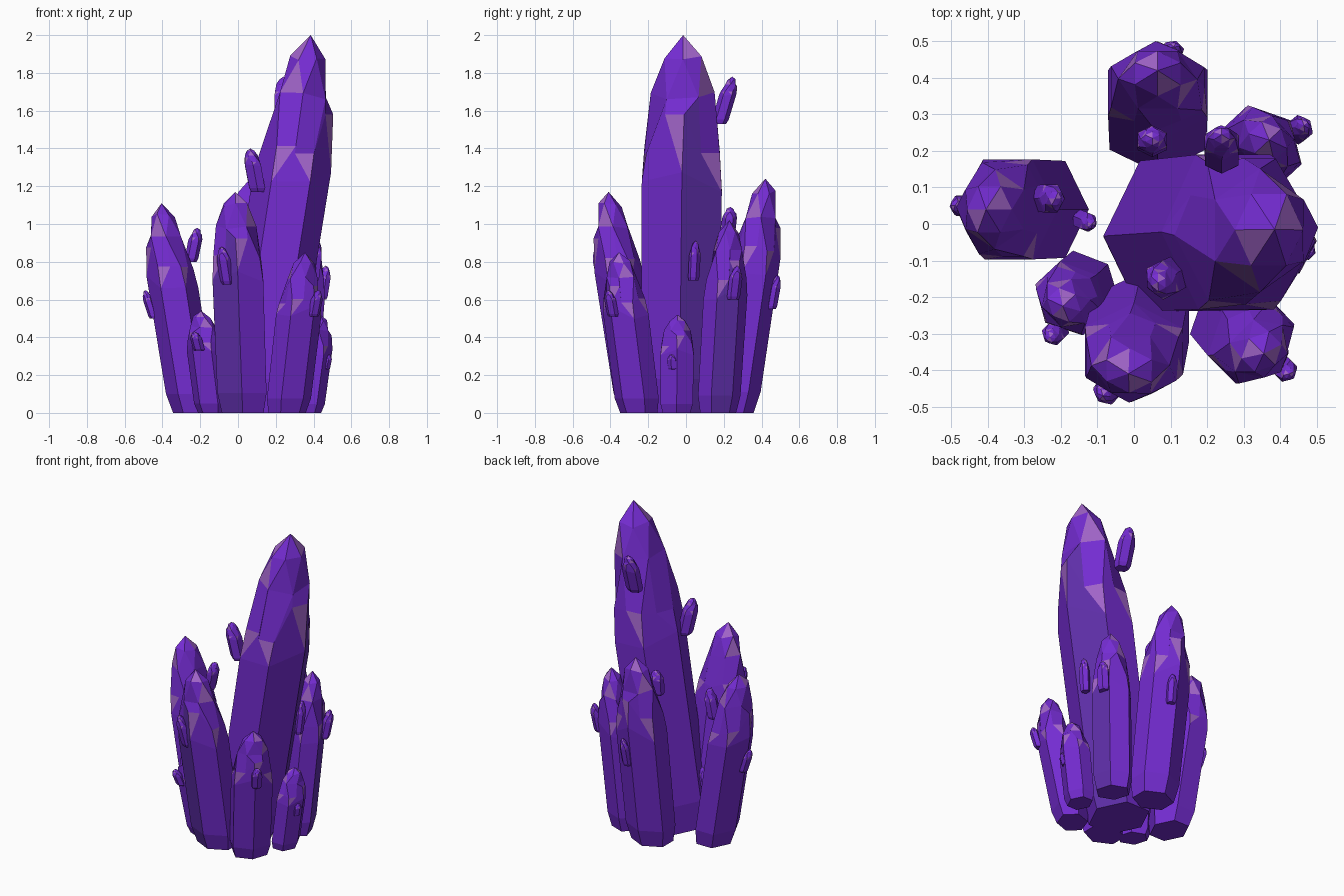
import bpy, bmesh, math, random
from mathutils import Vector

random.seed(4)
cube = bpy.data.objects.get("Cube")
if cube:
    bpy.data.objects.remove(cube)


def material(name, color):
    m = bpy.data.materials.new(name)
    m.use_nodes = True
    m.diffuse_color = (*color, 1)
    m.node_tree.nodes["Principled BSDF"].inputs["Base Color"].default_value = (*color, 1)
    return m


PURPLE, PALE, INDIGO = range(3)
MATS = [material("purple", (0.175, 0.025, 0.64)),
        material("pale_violet", (0.36, 0.13, 0.59)),
        material("indigo", (0.115, 0.028, 0.4))]


def crystal(name, base, tip, radius, heading, dull=()):
    """Six-sided leaning crystal with chamfered shoulders and a faceted point."""
    base, tip = Vector(base), Vector(tip)
    lean = tip - base
    c, n = math.cos(math.radians(heading)), math.sin(math.radians(heading))
    bm = bmesh.new()

    def point(t, u, v):
        # the axis straightens a little towards the tip
        s = t * (1.15 - 0.15 * t)
        x, y = u * radius * 0.84, v * radius
        return bm.verts.new((base.x + lean.x * s + x * c - y * n,
                             base.y + lean.y * s + x * n + y * c,
                             base.z + lean.z * t))

    def corner(k, turn=0.0):
        a = math.radians(60 * (k + turn))
        return Vector((math.cos(a), math.sin(a)))

    def ring(t, r, turn=0.0, jitter=0.0):
        return [point(t + random.uniform(-jitter, jitter), *(corner(k, turn) * r))
                for k in range(6)]

    def face(verts, mat=PURPLE):
        bm.faces.new(verts).material_index = mat

    # rings from the foot to the shoulder, which is highest on the leaning side
    foot = ring(0, 0.82)
    ankle = ring(0.09, 0.97)
    waist = ring(0.6, 1.0, 0, 0.02)
    waist[0].co += lean * 0.05
    pairs = []
    for k in range(6):
        t = 0.79 if k == 0 else 0.7 + random.uniform(-0.02, 0.02)
        r = 0.87 if k == 0 else 0.94
        cuts = random.choice([(0.05, 0.5), (0.5, 0.05)])
        pairs.append([point(t, *(corner(k).lerp(corner(k + d), w) * r))
                      for d, w in zip((-1, 1), cuts)])
    mids = ring(0.84, 0.69, 0.5, 0.01)
    crown = ring(0.94, 0.46, 0, 0.01)
    apex = point(1, 0, 0)

    face(foot[::-1])
    for k in range(6):
        n6 = (k + 1) % 6
        side = INDIGO if k in dull else PURPLE
        face([foot[k], foot[n6], ankle[n6], ankle[k]], side)
        face([ankle[k], ankle[n6], waist[n6], waist[k]], side)
        face([waist[k], waist[n6], pairs[n6][0], pairs[k][1]], side)
        face([waist[k], pairs[k][1], pairs[k][0]], PURPLE if k == 3 else PALE)
        face([pairs[k][1], pairs[n6][0], mids[k]], side)
        face([pairs[k][0], pairs[k][1], mids[k], mids[k - 1]])
        face([mids[k - 1], mids[k], crown[k]], PALE if k % 3 == 1 else PURPLE)
        face([mids[k], crown[n6], crown[k]])
        face([crown[k], crown[n6], apex], PALE if k % 3 == 0 else PURPLE)
    bmesh.ops.recalc_face_normals(bm, faces=bm.faces)

    mesh = bpy.data.meshes.new(name)
    bm.to_mesh(mesh)
    bm.free()
    for m in MATS:
        mesh.materials.append(m)
    obj = bpy.data.objects.new(name, mesh)
    bpy.context.collection.objects.link(obj)


# large crystals on the ground: base, tip, radius, heading, duller sides
crystal("main_crystal", (0.085, -0.035, 0), (0.385, -0.015, 2), 0.245, 0, {0})
crystal("back_crystal", (0.065, 0.25, 0), (0.065, 0.42, 1.24), 0.157, 90)
crystal("right_crystal", (-0.235, 0.04, 0), (-0.405, 0.04, 1.11), 0.158, 180)
crystal("front_crystal", (0.025, -0.24, 0), (-0.015, -0.41, 1.17), 0.155, 270, {5})
crystal("front_left_crystal", (0.26, -0.25, 0), (0.355, -0.355, 0.85), 0.132, -45)
crystal("back_left_crystal", (0.305, 0.17, 0), (0.37, 0.23, 1.02), 0.126, 43, {5})
crystal("left_crystal", (0.37, -0.05, 0), (0.435, -0.045, 0.52), 0.102, 0)
crystal("front_right_crystal", (-0.13, -0.165, 0), (-0.195, -0.225, 0.54), 0.11, 223)

# little shards growing from the large crystals: base, tip, radius, heading
shards = {
    "main_back": ((0.24, 0.175, 1.53), (0.24, 0.245, 1.78), 0.054, 90),
    "main_front": ((0.105, -0.14, 1.17), (0.065, -0.16, 1.4), 0.056, 207),
    "main_left": ((0.405, 0.04, 0.7), (0.425, 0.05, 0.91), 0.032, 27),
    "back_inner": ((0.05, 0.22, 0.93), (0.05, 0.235, 1.09), 0.047, 90),
    "back_outer": ((0.1, 0.455, 0.55), (0.11, 0.485, 0.73), 0.032, 72),
    "right_outer": ((-0.445, 0.05, 0.5), (-0.49, 0.05, 0.65), 0.032, 180),
    "right_upper": ((-0.25, 0.07, 0.8), (-0.215, 0.07, 0.98), 0.044, 0),
    "right_lower": ((-0.15, 0.015, 0.3), (-0.115, 0, 0.42), 0.028, -23),
    "front_outer": ((-0.055, -0.435, 0.68), (-0.085, -0.47, 0.88), 0.04, 229),
    "front_left": ((0.4, -0.385, 0.51), (0.425, -0.41, 0.65), 0.034, -45),
    "back_left": ((0.44, 0.25, 0.6), (0.465, 0.27, 0.78), 0.038, 39),
    "front_right": ((-0.205, -0.285, 0.33), (-0.23, -0.31, 0.43), 0.034, 225),
    "left": ((0.465, -0.07, 0.23), (0.48, -0.075, 0.31), 0.027, -18),
}
for label, shape in shards.items():
    crystal(label + "_shard", *shape)
